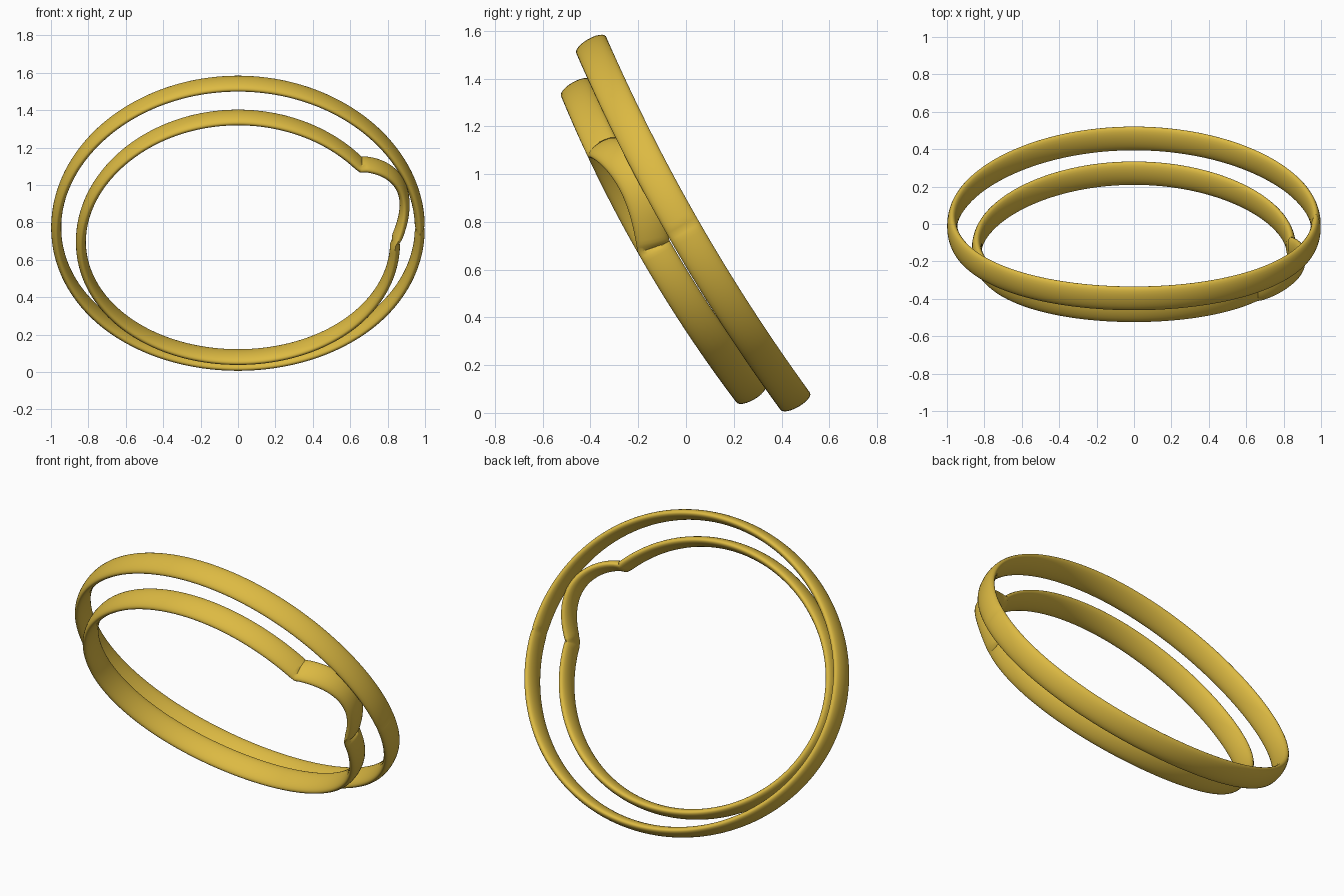
import bpy, bmesh
from math import sin, cos, pi, radians, degrees, exp
from mathutils import Vector

cube = bpy.data.objects.get("Cube")
if cube:
    bpy.data.objects.remove(cube)

gold = bpy.data.materials.new("gold")
gold.use_nodes = True
gold.diffuse_color = (0.72, 0.49, 0.055, 1)
gold.node_tree.nodes["Principled BSDF"].inputs["Base Color"].default_value = gold.diffuse_color

# Axes of the tilted bands: across, up the slope, and through the hoop
TILT = radians(29.8)
ACROSS = Vector((1, 0, 0))
UP = Vector((0, -sin(TILT), cos(TILT)))
AXIS = Vector((0, cos(TILT), sin(TILT)))
STEPS, SIDES = 360, 24
HALF_WIDTH, HALF_THICK = 0.073, 0.027
SADDLE = 0.047
BUMP_END = 39


def path(center, a, b, bump, t):
    """Centreline of a band: a bent oval, optionally with one outward bulge."""
    deg = degrees(t) % 360
    grow = lift = 0
    if bump and deg < BUMP_END:
        s = 1 - deg / BUMP_END
        grow = 0.115 * sin(pi * s ** 0.8)
        lift = 0.06 * sin(pi * s)
    k = 1 + grow
    return (center + ACROSS * a * k * cos(t) + UP * b * k * sin(t)
            + AXIS * (lift - SADDLE * cos(t) ** 2))


def band(name, center, a, b, bump, groove):
    """Sweep a lens-like oval section round the path, pinched at the seam."""
    bm = bmesh.new()
    rings = []
    step = 2 * pi / STEPS
    for i in range(STEPS):
        t = i * step
        p = path(center, a, b, bump, t)
        tangent = (path(center, a, b, bump, t + step)
                   - path(center, a, b, bump, t - step)).normalized()
        radial = tangent.cross(AXIS).normalized()
        side = radial.cross(tangent)
        offset = min(i, STEPS - i)
        pinch = 1 - groove * exp(-offset ** 2)
        ring = []
        for j in range(SIDES):
            u = 2 * pi * j / SIDES
            ring.append(bm.verts.new(p + radial * HALF_THICK * pinch * cos(u)
                                     + side * HALF_WIDTH * (1 - groove * 0.1) * sin(u)))
        rings.append(ring)
    for i in range(STEPS):
        r, q = rings[i], rings[(i + 1) % STEPS]
        for j in range(SIDES):
            k = (j + 1) % SIDES
            bm.faces.new((r[j], r[k], q[k], q[j]))
    bmesh.ops.recalc_face_normals(bm, faces=bm.faces)
    mesh = bpy.data.meshes.new(name)
    bm.to_mesh(mesh)
    bm.free()
    mesh.materials.append(gold)
    obj = bpy.data.objects.new(name, mesh)
    bpy.context.collection.objects.link(obj)
    bpy.ops.object.select_all(action='DESELECT')
    obj.select_set(True)
    bpy.context.view_layer.objects.active = obj
    bpy.ops.object.shade_smooth_by_angle(angle=radians(40))


# Large rear band and smaller front band with a bulge beside its seam
band("outer_band", Vector((0, 0.03, 0.795)), 0.972, 0.86, False, 0.2)
band("inner_band", Vector((0, -0.095, 0.72)), 0.84, 0.738, True, 0.35)
